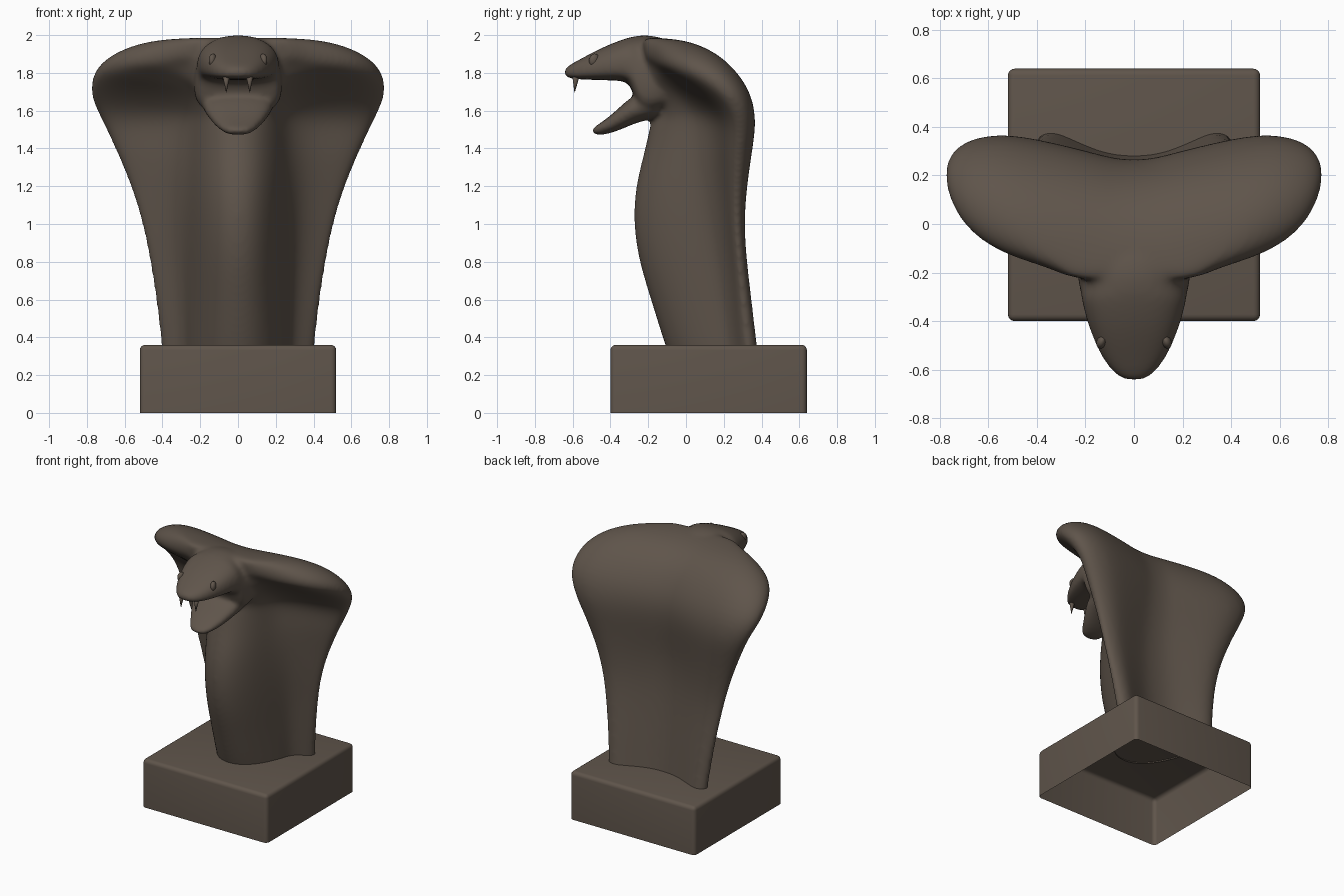
import bpy, bmesh, math

if "Cube" in bpy.data.objects:
    bpy.data.objects.remove(bpy.data.objects["Cube"])

mat = bpy.data.materials.new("dark brown stone")
mat.diffuse_color = (0.115, 0.09, 0.07, 1)
mat.use_nodes = True
mat.node_tree.nodes["Principled BSDF"].inputs["Base Color"].default_value = mat.diffuse_color


def loft(bm, rings):
    """Closed skin through equal-sized rings, with capped ends."""
    vs = [[bm.verts.new(p) for p in r] for r in rings]
    n = len(vs[0])
    for a, b in zip(vs, vs[1:]):
        for i in range(n):
            bm.faces.new((a[i], a[(i + 1) % n], b[(i + 1) % n], b[i]))
    bm.faces.new(vs[0][::-1])
    bm.faces.new(vs[-1])


def hood_ring(py, pz, deg, f, w, bw, bc, W, t=0.2):
    """Hood section: central belly tube with two swept-back side lobes."""
    k, s, m, h = w - f, W - t, bw - bc, bw - w
    q = max(0, min(1, (deg - 20) / 50))     # lobe tips droop towards the top
    half = [(0, f), (.55 * t, f + .08 * k), (t, f + .35 * k),
            (t + min(.06, .3 * s), f + .70 * k), (t + .38 * s, f + .90 * k),
            (t + .72 * s, w), (t + .94 * s, w + (.2 - .1 * q) * h),
            (W + .008, w + (.5 - .17 * q) * h), (t + .94 * s, w + (.84 - .2 * q) * h),
            (t + .68 * s, bw + .003 - .08 * q * h), (t + .3 * s, bc + .7 * m),
            (.8 * t, bc + .25 * m), (.4 * t, bc + .05 * m), (0, bc)]
    prof = half + [(-x, d) for x, d in half[-2:0:-1]]
    c, sn = math.cos(math.radians(deg)), math.sin(math.radians(deg))
    return [(x, py + d * c, pz + d * sn) for x, d in prof]


def oval_ring(y, z, normal, hw, up, dn, e_up=0.8, e_dn=0.8, n=20):
    """Rounded section across x with separate upper and lower heights."""
    pts = []
    for i in range(n):
        a = 2 * math.pi * i / n
        c, s = math.cos(a), math.sin(a)
        x = hw * math.copysign(abs(c) ** .8, c)
        o = up * abs(s) ** e_up if s > 0 else -dn * abs(s) ** e_dn
        pts.append((x, y + normal[0] * o, z + normal[1] * o))
    return pts


bm = bmesh.new()

# Body and hood: upright sections, then a fan turning over the throat
upright = [  # z, front, lobe front, lobe back, centre back, half width
    (.15, -.04, .30, .41, .30, .385), (.345, -.118, .28, .382, .28, .402),
    (.6, -.197, .255, .352, .255, .432), (.8, -.262, .24, .327, .235, .465),
    (1.0, -.293, .22, .312, .22, .505), (1.2, -.282, .21, .328, .225, .566),
    (1.4, -.225, .20, .36, .255, .652)]
fan = [  # angle, front, lobe front, lobe back, centre back, half width
    (0, -.025, .38, .552, .44, .725), (18, -.01, .325, .548, .44, .793),
    (40, .02, .275, .516, .445, .775), (58, .04, .26, .482, .445, .715),
    (72, .05, .27, .456, .437, .635), (84, .06, .285, .438, .435, .51),
    (92, .08, .31, .436, .437, .34), (100, .12, .34, .437, .44, .24)]
loft(bm, [hood_ring(0, s[0], 0, *s[1:]) for s in upright] +
     [hood_ring(-.17, 1.55, *s) for s in fan])

# Upper head, with the cheeks stepping up to the palate
head = [  # y, half width, bottom, top
    (-.02, .20, 1.64, 1.95), (-.12, .235, 1.60, 1.987), (-.20, .238, 1.575, 2.005),
    (-.255, .228, 1.595, 2.0), (-.287, .222, 1.725, 1.993), (-.32, .216, 1.757, 1.984),
    (-.40, .197, 1.76, 1.955), (-.48, .167, 1.762, 1.917), (-.55, .134, 1.765, 1.879),
    (-.60, .098, 1.768, 1.852), (-.63, .064, 1.775, 1.833), (-.645, .03, 1.79, 1.815)]
rings = []
for y, hw, zb, zt in head:
    zm = zb + .38 * (zt - zb)
    rings.append(oval_ring(y, zm, (0, 1), hw, zt - zm, zm - zb, .8, .55))
loft(bm, rings)

# Lower jaw
jaw = [(-.12, 1.66, .15, .09), (-.20, 1.64, .195, .095), (-.28, 1.61, .182, .077),
       (-.35, 1.56, .148, .058), (-.41, 1.523, .114, .046), (-.46, 1.50, .082, .034),
       (-.496, 1.486, .05, .022)]
loft(bm, [oval_ring(y, z, (-.53, .85), hw, h * .75, h) for y, z, hw, h in jaw])
bmesh.ops.recalc_face_normals(bm, faces=bm.faces)

mesh = bpy.data.meshes.new("snake_rough")
bm.to_mesh(mesh)
bm.free()
rough = bpy.data.objects.new("snake_rough", mesh)
bpy.context.collection.objects.link(rough)

# Fuse body, head and jaw into one smooth skin
sub = rough.modifiers.new("round", 'SUBSURF')
sub.levels = sub.render_levels = 2
rem = rough.modifiers.new("fuse", 'REMESH')
rem.mode = 'VOXEL'
rem.voxel_size = 0.013
smo = rough.modifiers.new("soften", 'SMOOTH')
smo.factor = 0.5
smo.iterations = 12
dg = bpy.context.evaluated_depsgraph_get()
skin = bpy.data.meshes.new_from_object(rough.evaluated_get(dg))
bpy.data.objects.remove(rough)

# Trim the foot just below the plinth top
bm = bmesh.new()
bm.from_mesh(skin)
bmesh.ops.bisect_plane(bm, geom=bm.verts[:] + bm.edges[:] + bm.faces[:],
                       plane_co=(0, 0, .35), plane_no=(0, 0, 1), clear_inner=True)
bm.to_mesh(skin)
bm.free()
body = bpy.data.objects.new("snake_body", skin)
bpy.context.collection.objects.link(body)
skin.materials.clear()
skin.materials.append(mat)
skin.shade_smooth()


def finish(name):
    ob = bpy.context.object
    ob.name = name
    ob.data.materials.append(mat)
    ob.data.shade_smooth()
    return ob


# Eyes and fangs on both sides
for side, sx in (("left", -1), ("right", 1)):
    bpy.ops.mesh.primitive_uv_sphere_add(segments=20, ring_count=12, radius=1,
                                         location=(sx * .134, -.486, 1.868),
                                         rotation=(-.25, 0, sx * .35))
    bpy.context.object.scale = (.02, .028, .034)
    finish("eye_" + side)
    bpy.ops.mesh.primitive_cone_add(vertices=16, radius1=.021, radius2=.001, depth=.095,
                                    location=(sx * .062, -.586, 1.744),
                                    rotation=(math.pi - .08, 0, 0))
    finish("fang_" + side)

# Plinth: rounded block, open underneath
bpy.ops.mesh.primitive_cube_add(size=1, location=(0, .12, .18))
plinth = bpy.context.object
plinth.scale = (1.04, 1.04, .36)
bpy.ops.object.transform_apply(location=False, rotation=False, scale=True)
bm = bmesh.new()
bm.from_mesh(plinth.data)
bmesh.ops.delete(bm, geom=[f for f in bm.faces if f.normal.z < -.5], context='FACES')
bmesh.ops.bevel(bm, geom=[e for e in bm.edges if not e.is_boundary], offset=.028,
                segments=4, profile=.5, affect='EDGES')
bm.to_mesh(plinth.data)
bm.free()
finish("plinth")
bpy.ops.object.shade_smooth_by_angle(angle=math.radians(30))
